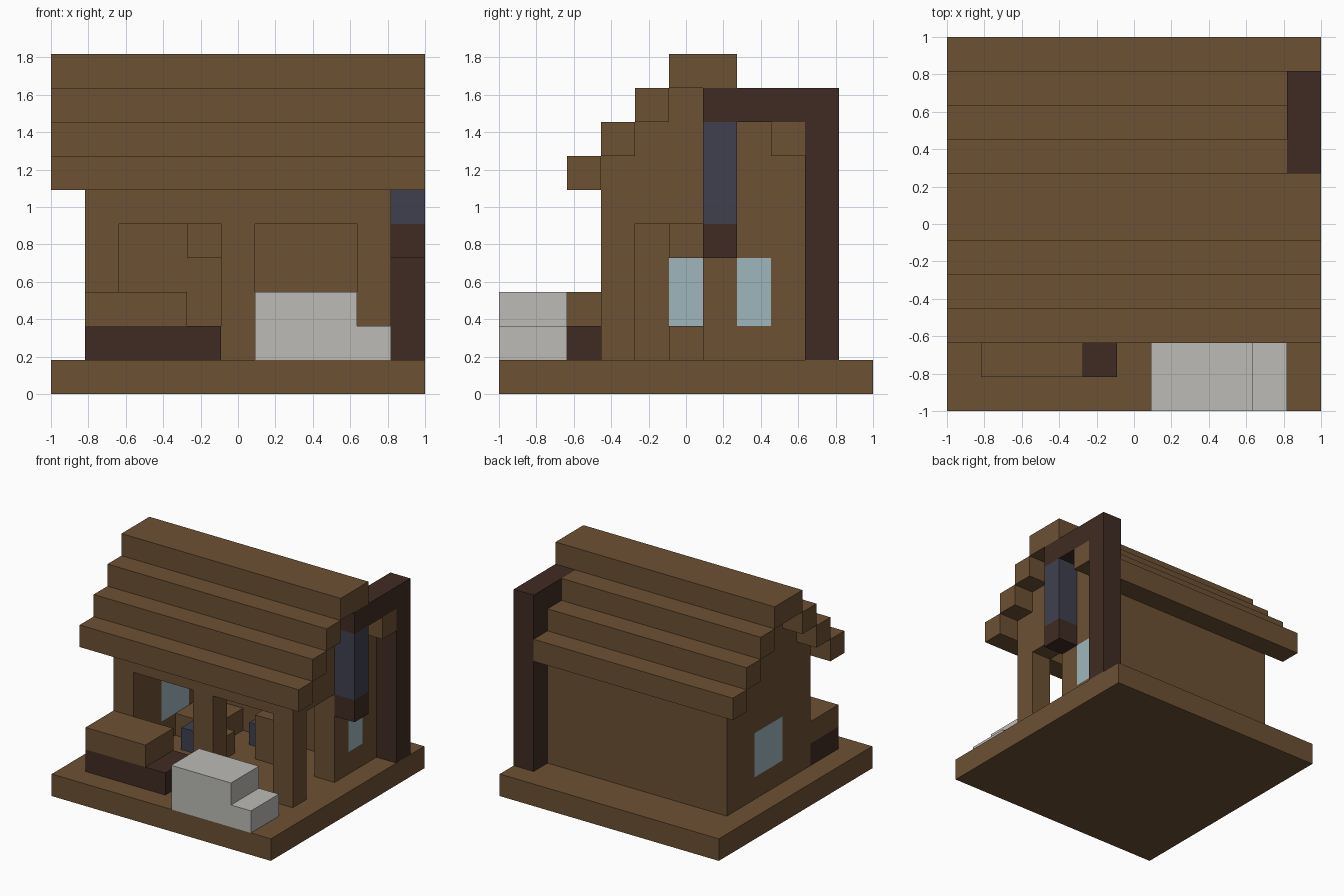
import bpy
import bmesh
from itertools import product
from mathutils import Vector

U = 2 / 11  # one block

cube = bpy.data.objects.get("Cube")
if cube:
    bpy.data.objects.remove(cube, do_unlink=True)


def material(name, rgb):
    m = bpy.data.materials.new(name)
    m.use_nodes = True
    m.diffuse_color = (*rgb, 1)
    m.node_tree.nodes["Principled BSDF"].inputs["Base Color"].default_value = (*rgb, 1)
    return m


wood = material("wood brown", (0.153, 0.082, 0.034))
dark = material("dark timber", (0.051, 0.024, 0.016))
slate = material("slate blue", (0.051, 0.051, 0.08))
glass = material("pale glass", (0.337, 0.468, 0.515))
stone = material("pale stone", (0.503, 0.497, 0.468))


def box(x0, x1, y0, y1, z0, z1):
    """Set of block cells filling a range on the grid."""
    return set(product(range(x0, x1), range(y0, y1), range(z0, z1)))


def build(name, cells, mat):
    """Skin the outside of a set of cells and merge the flat areas."""
    bm = bmesh.new()
    verts = {}

    def vert(p):
        if p not in verts:
            verts[p] = bm.verts.new((p[0] * U - 1, p[1] * U - 1, p[2] * U))
        return verts[p]

    for cell in sorted(cells):
        for axis, side in product(range(3), (0, 1)):
            near = list(cell)
            near[axis] += 2 * side - 1
            if tuple(near) in cells:
                continue
            a, b = (axis + 1) % 3, (axis + 2) % 3
            loop = []
            for da, db in ((0, 0), (1, 0), (1, 1), (0, 1)):
                p = list(cell)
                p[axis] += side
                p[a] += da
                p[b] += db
                loop.append(vert(tuple(p)))
            bm.faces.new(loop if side else loop[::-1])
    bmesh.ops.dissolve_limit(bm, angle_limit=0.01, verts=bm.verts[:], edges=bm.edges[:])
    mesh = bpy.data.meshes.new(name)
    bm.to_mesh(mesh)
    bm.free()
    mesh.materials.append(mat)
    obj = bpy.data.objects.new(name, mesh)
    bpy.context.collection.objects.link(obj)
    return obj


# Ground deck
build("deck", box(0, 11, 0, 11, 0, 1), wood)

# House shell with stepped gables, open front bays, side door and windows
left_window = box(1, 2, 5, 7, 2, 4)
right_window = box(9, 10, 7, 8, 2, 4)
house = set()
for step in range(3):
    house |= box(1, 10, 3 + step, 9 - step, 1, 7 + step)
house -= box(2, 9, 4, 8, 1, 9)
house -= box(2, 5, 3, 4, 1, 5) | box(6, 9, 3, 4, 1, 5)
house -= box(9, 10, 4, 6, 1, 5)
house -= left_window | right_window
build("house_walls", house, wood)
build("west_window", left_window, glass)
build("east_window", right_window, glass)

# Hanging lantern on its bracket post
bracket = box(10, 11, 9, 10, 1, 9) | box(10, 11, 6, 10, 8, 9)
build("lantern_post", bracket, dark)
build("lantern_body", box(10, 11, 6, 7, 5, 8), slate)
build("lantern_base", box(10, 11, 6, 7, 4, 5), dark)

# Stepped roof beams, notched around the post
for step in range(3):
    z = 6 + step
    build(f"front_roof_step_{step + 1}", box(0, 11, 2 + step, 3 + step, z, z + 1), wood)
    back = box(0, 11, 9 - step, 10 - step, z, z + 1) - bracket
    build(f"back_roof_step_{step + 1}", back, wood)
build("roof_ridge", box(0, 11, 5, 7, 9, 10), wood)

# Porch furniture
build("bench_base", box(1, 5, 1, 3, 1, 2), dark)
build("bench_top", box(1, 4, 1, 3, 2, 3), wood)
build("stone_steps", box(6, 9, 0, 2, 1, 3) | box(9, 10, 0, 2, 1, 2), stone)

# Interior furniture
build("table", box(4, 5, 5, 6, 1, 2), wood)
build("front_stool", box(3, 4, 5, 6, 1, 2), slate)
build("back_stool", box(5, 6, 7, 8, 1, 2), slate)
build("low_counter", box(2, 4, 6, 8, 1, 2), wood)
build("cabinet", box(6, 7, 6, 7, 1, 3), wood)
build("ceiling_lamp", box(4, 5, 5, 6, 4, 5), wood)
